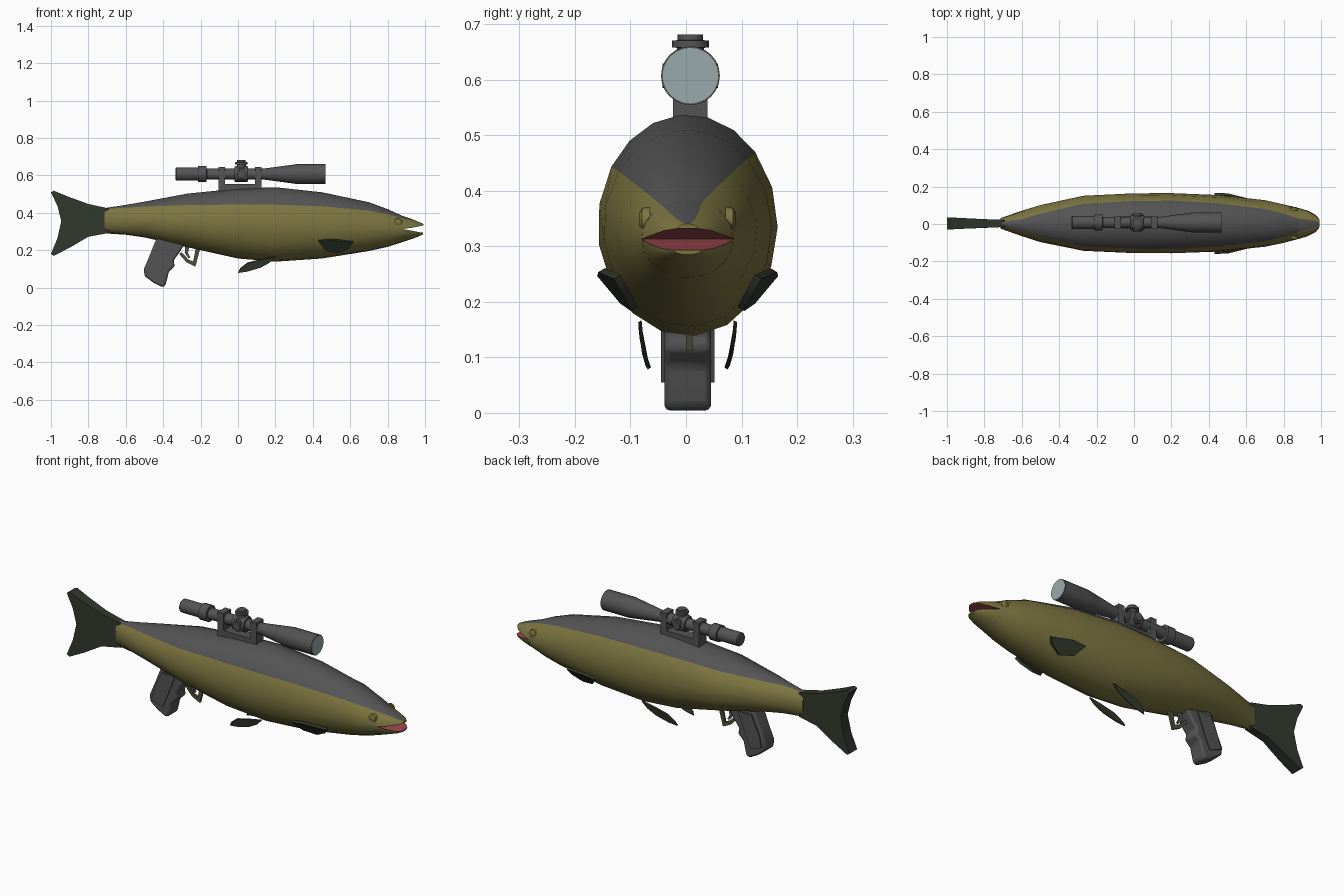
import bpy, bmesh, math
from mathutils import Vector, Matrix

if "Cube" in bpy.data.objects:
    bpy.data.objects.remove(bpy.data.objects["Cube"])

CY = 0.003   # centre line of the body
SY = 0.008   # centre line of the scope
SZ = 0.607   # height of the scope axis


def material(name, r, g, b):
    m = bpy.data.materials.new(name)
    m.diffuse_color = (r, g, b, 1)
    m.use_nodes = True
    m.node_tree.nodes["Principled BSDF"].inputs["Base Color"].default_value = m.diffuse_color
    return m


OLIVE = material("olive skin", 0.205, 0.178, 0.052)
GRAY = material("dark gray", 0.088, 0.088, 0.088)
GREEN = material("dark green fin", 0.032, 0.04, 0.026)
RED = material("mouth red", 0.33, 0.065, 0.075)
LENS = material("pale glass", 0.32, 0.40, 0.41)
MOSS = material("moss green", 0.075, 0.085, 0.04)


def make(name, verts, faces, mats, index=None, angle=35):
    me = bpy.data.meshes.new(name)
    me.from_pydata([tuple(v) for v in verts], [], faces)
    for m in mats:
        me.materials.append(m)
    if index:
        me.polygons.foreach_set("material_index", index)
    bm = bmesh.new()
    bm.from_mesh(me)
    bmesh.ops.recalc_face_normals(bm, faces=bm.faces)
    bm.to_mesh(me)
    bm.free()
    me.shade_smooth()
    me.set_sharp_from_angle(angle=math.radians(angle))
    ob = bpy.data.objects.new(name, me)
    bpy.context.collection.objects.link(ob)
    return ob


def loft(name, rings, mats, rule=lambda i: 0, caps=(0, 0), angle=35):
    """Skin closed rings; rule gives the material of each strip."""
    n = len(rings[0])
    verts = [v for r in rings for v in r]
    faces, idx = [], []
    for k in range(len(rings) - 1):
        for i in range(n):
            j = (i + 1) % n
            faces.append((k * n + i, k * n + j, (k + 1) * n + j, (k + 1) * n + i))
            idx.append(rule(i))
    faces += [tuple(range(n)), tuple(range((len(rings) - 1) * n, len(rings) * n))]
    idx += caps
    return make(name, verts, faces, mats, idx, angle)


def prism(name, outline, half, mat, cy=CY, bevel=0):
    """Outline in x-z, thickened along y; half may depend on x."""
    h = half if callable(half) else (lambda x: half)
    rings = [[(x, cy + s * h(x), z) for x, z in outline] for s in (-1, 1)]
    ob = loft(name, rings, [mat], angle=30)
    if bevel:
        b = ob.modifiers.new("soft edges", "BEVEL")
        b.width, b.segments = bevel, 2
    return ob


def lathe(name, profile, mat, origin, axis="X", n=20):
    """Revolve (distance, radius) pairs about an axis."""
    rot = {"X": Matrix.Identity(3), "Y": Matrix.Rotation(math.pi / 2, 3, "Z"),
           "Z": Matrix.Rotation(-math.pi / 2, 3, "Y")}[axis]
    rings = [[Vector(origin) + rot @ Vector((d, r * math.cos(2 * math.pi * i / n),
             r * math.sin(2 * math.pi * i / n))) for i in range(n)] for d, r in profile]
    return loft(name, rings, [mat])


def box(name, x0, x1, y0, y1, z0, z1, mat):
    return prism(name, [(x0, z0), (x1, z0), (x1, z1), (x0, z1)], (y1 - y0) / 2, mat, (y0 + y1) / 2)


def spread(a, b, n):
    return [a + (b - a) * i / n for i in range(n)]


def back_edges(zb, zc, h):
    """Angles where the gray back begins on the +y and -y sides."""
    clamp = lambda s: math.asin(max(0.2, min(0.95, s)))
    return clamp((zb - zc) / h + 0.13), math.pi - clamp((zb - zc) / h)


def ring(x, w, zc, h, angles):
    return [(x, CY + w * math.cos(a), zc + h * math.sin(a)) for a in angles]


# body: x, half width, top, bottom, lower edge of the gray back
SECTIONS = [(-0.715, 0.028, 0.425, 0.29, 0.42), (-0.6, 0.068, 0.442, 0.282, 0.427),
            (-0.5, 0.1, 0.46, 0.268, 0.433), (-0.27, 0.148, 0.503, 0.215, 0.441),
            (0, 0.161, 0.53, 0.155, 0.444), (0.2, 0.162, 0.537, 0.138, 0.443),
            (0.45, 0.152, 0.51, 0.155, 0.435), (0.7, 0.125, 0.457, 0.195, 0.412),
            (0.8, 0.104, 0.42, 0.217, 0.393), (0.88, 0.083, 0.383, 0.243, 0.372)]
rings = []
for x, w, top, bot, zb in SECTIONS:
    zc, h = (top + bot) / 2, (top - bot) / 2
    a, b = back_edges(zb, zc, h)
    rings.append(ring(x, w, zc, h, spread(a, b, 6) + spread(b, 2 * math.pi + a, 12)))
loft("fish_body", rings, [OLIVE, GRAY, RED], lambda i: int(i < 6), (0, 2))

# upper jaw: x, half width, mouth roof, top, edge of gray
rings = []
for x, w, zf, top, zb in [(0.88, 0.083, 0.313, 0.383, 0.372), (0.93, 0.065, 0.32, 0.366, 0.36),
                          (0.97, 0.043, 0.328, 0.35, 0.348), (0.992, 0.018, 0.332, 0.34, 0.34)]:
    a, b = back_edges(zb, zf, top - zf)
    rings.append(ring(x, w, zf, top - zf,
                      spread(0, a, 3) + spread(a, b, 6) + spread(b, math.pi, 3) + [math.pi]))
loft("upper_jaw", rings, [OLIVE, GRAY, RED],
     lambda i: 2 if i == 12 else int(3 <= i < 9), (2, 0))

# lower jaw: x, half width, mouth floor, bottom
rings = [ring(x, w, zf, zf - bot, spread(math.pi, 2 * math.pi, 10) + [2 * math.pi])
         for x, w, zf, bot in [(0.88, 0.083, 0.313, 0.243), (0.93, 0.068, 0.304, 0.26),
                               (0.97, 0.047, 0.296, 0.275), (0.99, 0.025, 0.293, 0.285)]]
loft("lower_jaw", rings, [OLIVE, RED], lambda i: int(i == 10), (1, 0))

# tail fin, thicker towards its rear edge
TAIL = [(-0.69, 0.423), (-0.8, 0.447), (-0.91, 0.487), (-0.985, 0.518), (-1, 0.51),
        (-0.965, 0.435), (-0.945, 0.355), (-0.965, 0.265), (-1, 0.18), (-0.985, 0.17),
        (-0.9, 0.213), (-0.8, 0.272), (-0.69, 0.292)]
prism("tail_fin", TAIL, lambda x: 0.019 + 0.05 * max(0, -0.72 - x), GREEN)

# paired eyes and fins
PECTORAL = [(0.43, 0.157, 0.25), (0.5, 0.155, 0.257), (0.615, 0.127, 0.245),
            (0.6, 0.112, 0.218), (0.54, 0.096, 0.187), (0.47, 0.115, 0.2)]
PELVIC = [(0.2, 0.086, 0.165), (0.12, 0.085, 0.15), (0.05, 0.083, 0.132), (0.01, 0.076, 0.1),
          (0, 0.069, 0.08), (0.05, 0.073, 0.087), (0.12, 0.079, 0.108), (0.17, 0.083, 0.135)]
for s, side in ((-1, "near"), (1, "far")):
    for name, pts, t in (("pectoral_fin", PECTORAL, 0.006), ("pelvic_fin", PELVIC, 0.003)):
        ps = [Vector((x, CY + s * y, z)) for x, y, z in pts]
        off = Vector((0, s * t, -t * 0.6))
        loft(name + "_" + side, [[p + off for p in ps], [p - off for p in ps]], [GREEN])
    lathe("eye_" + side, [(-0.01, 0.023), (s * 0.004 + 0.0, 0.021), (s * 0.009, 0.012)]
          if s > 0 else [(0.01, 0.023), (-0.004, 0.021), (-0.009, 0.012)],
          OLIVE, (0.855, CY + s * 0.078, 0.348), "Y", 12)

# pistol grip with side plates
GRIP = [(-0.42, 0.3), (-0.26, 0.3), (-0.29, 0.225), (-0.315, 0.185), (-0.345, 0.145),
        (-0.338, 0.115), (-0.37, 0.085), (-0.378, 0.05), (-0.388, 0.012), (-0.405, 0.002),
        (-0.455, 0.028), (-0.5, 0.062), (-0.503, 0.1), (-0.475, 0.165), (-0.445, 0.24)]
prism("grip", GRIP, 0.042, GRAY, bevel=0.012)
prism("grip_side_plates", [(-0.425, 0.24), (-0.345, 0.24), (-0.38, 0.15), (-0.42, 0.055),
                           (-0.485, 0.08), (-0.47, 0.145)], 0.048, GRAY)

# trigger guard and trigger
prism("trigger_guard", [(-0.195, 0.235), (-0.228, 0.112), (-0.275, 0.135), (-0.315, 0.18),
                        (-0.302, 0.19), (-0.265, 0.15), (-0.24, 0.14), (-0.22, 0.235)],
      0.006, MOSS, cy=0.006)
prism("trigger", [(-0.255, 0.24), (-0.268, 0.185), (-0.255, 0.16), (-0.265, 0.158),
                  (-0.285, 0.185), (-0.28, 0.24)], 0.006, GRAY, cy=0.006)

# scope tube, from eyepiece to objective bell
lathe("scope_tube", [(-0.335, 0.031), (-0.33, 0.035), (-0.215, 0.035), (-0.214, 0.043),
                     (-0.168, 0.043), (-0.167, 0.029), (0.135, 0.029), (0.3, 0.051),
                     (0.31, 0.053), (0.467, 0.053)], GRAY, (0, SY, SZ), n=24)
lathe("front_lens", [(0.464, 0.05), (0.469, 0.05)], LENS, (0, SY, SZ), n=24)
# turret housing with knobs
lathe("turret_housing", [(-0.02, 0.038), (-0.014, 0.042), (0.048, 0.042), (0.054, 0.038)],
      GRAY, (0, SY, SZ), n=16)
lathe("top_knob", [(0.02, 0.024), (0.05, 0.024), (0.051, 0.033), (0.063, 0.033),
                   (0.064, 0.023), (0.074, 0.023)], GRAY, (0.018, SY, SZ), "Z")
lathe("side_knob", [(-0.05, 0.022), (-0.042, 0.023), (-0.041, 0.031), (0.04, 0.031),
                    (0.041, 0.023), (0.05, 0.022)], GRAY, (0.018, SY, SZ), "Y")
# scope mount
for name, x in (("rear", -0.105), ("front", 0.09)):
    box("mount_ring_" + name, x, x + 0.036, SY - 0.031, SY + 0.031, 0.51, 0.645, GRAY)
box("mount_base", -0.105, 0.126, SY - 0.031, SY + 0.031, 0.495, 0.553, GRAY)
